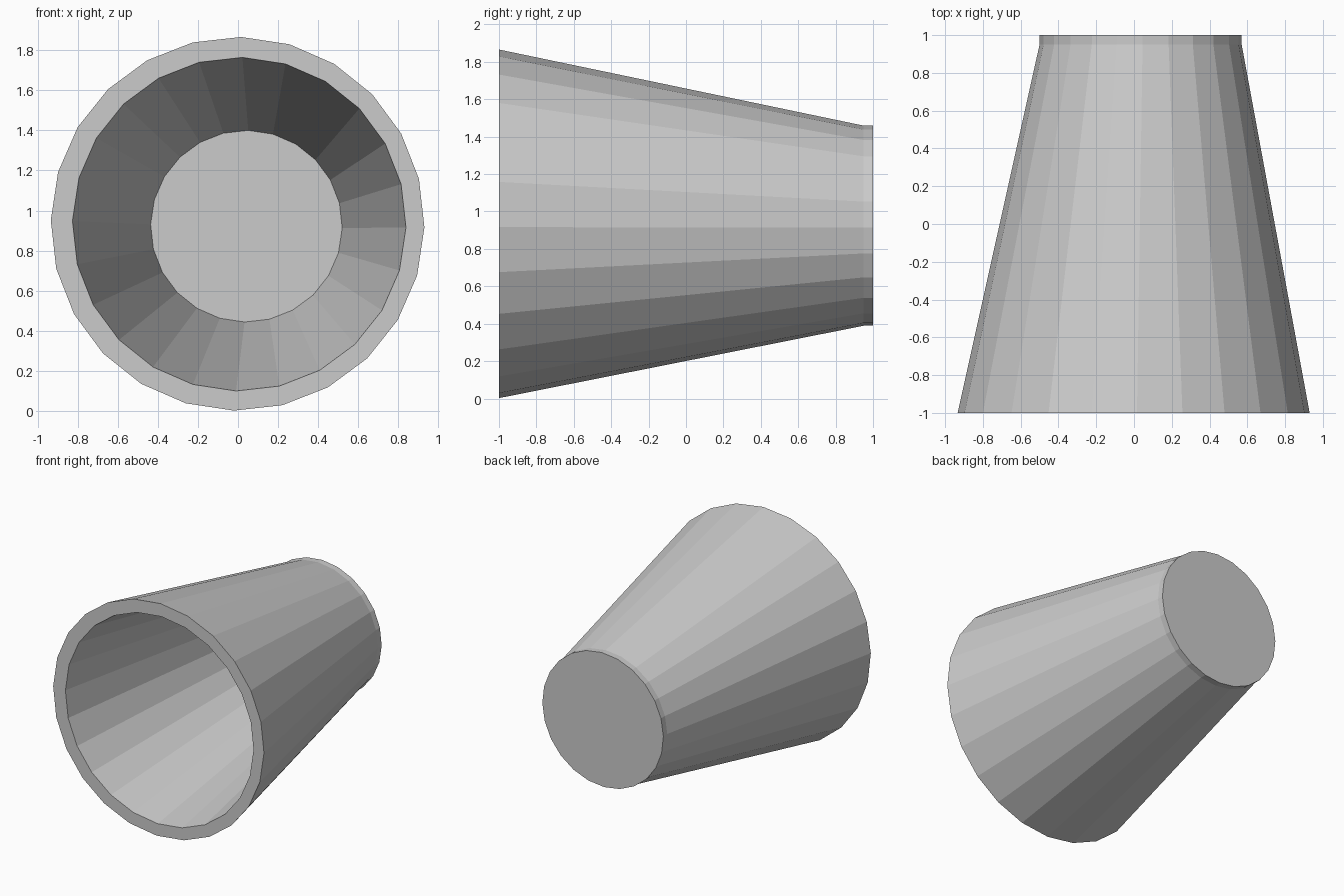
import bpy, bmesh, math

if "Cube" in bpy.data.objects:
    bpy.data.objects.remove(bpy.data.objects["Cube"])

SIDES = 24
TURN = math.radians(-1.1)

# Rings along the cup wall: (y, radius, centre x, centre z), inside floor to outside base
RINGS = [
    (0.95, 0.478, 0.042, 0.922),   # inner floor
    (-1.0, 0.832, 0.006, 0.932),   # inner rim
    (-1.0, 0.932, -0.002, 0.934),  # outer rim
    (0.95, 0.535, 0.035, 0.924),   # start of straight base band
    (1.0, 0.535, 0.035, 0.924),    # base
]


def add_ring(bm, y, r, cx, cz):
    angles = [TURN + i * math.tau / SIDES for i in range(SIDES)]
    return [bm.verts.new((cx + r * math.cos(a), y, cz + r * math.sin(a))) for a in angles]


# Tapered cup lying on its side, open towards the front
bm = bmesh.new()
rings = [add_ring(bm, *ring) for ring in RINGS]
for a, b in zip(rings, rings[1:]):
    for i in range(SIDES):
        j = (i + 1) % SIDES
        bm.faces.new((a[i], a[j], b[j], b[i]))

# Inner floor and outer base
bm.faces.new(rings[0])
bm.faces.new(rings[-1])
bmesh.ops.recalc_face_normals(bm, faces=bm.faces)

mesh = bpy.data.meshes.new("tapered_cup")
bm.to_mesh(mesh)
bm.free()
cup = bpy.data.objects.new("tapered_cup", mesh)
bpy.context.collection.objects.link(cup)
